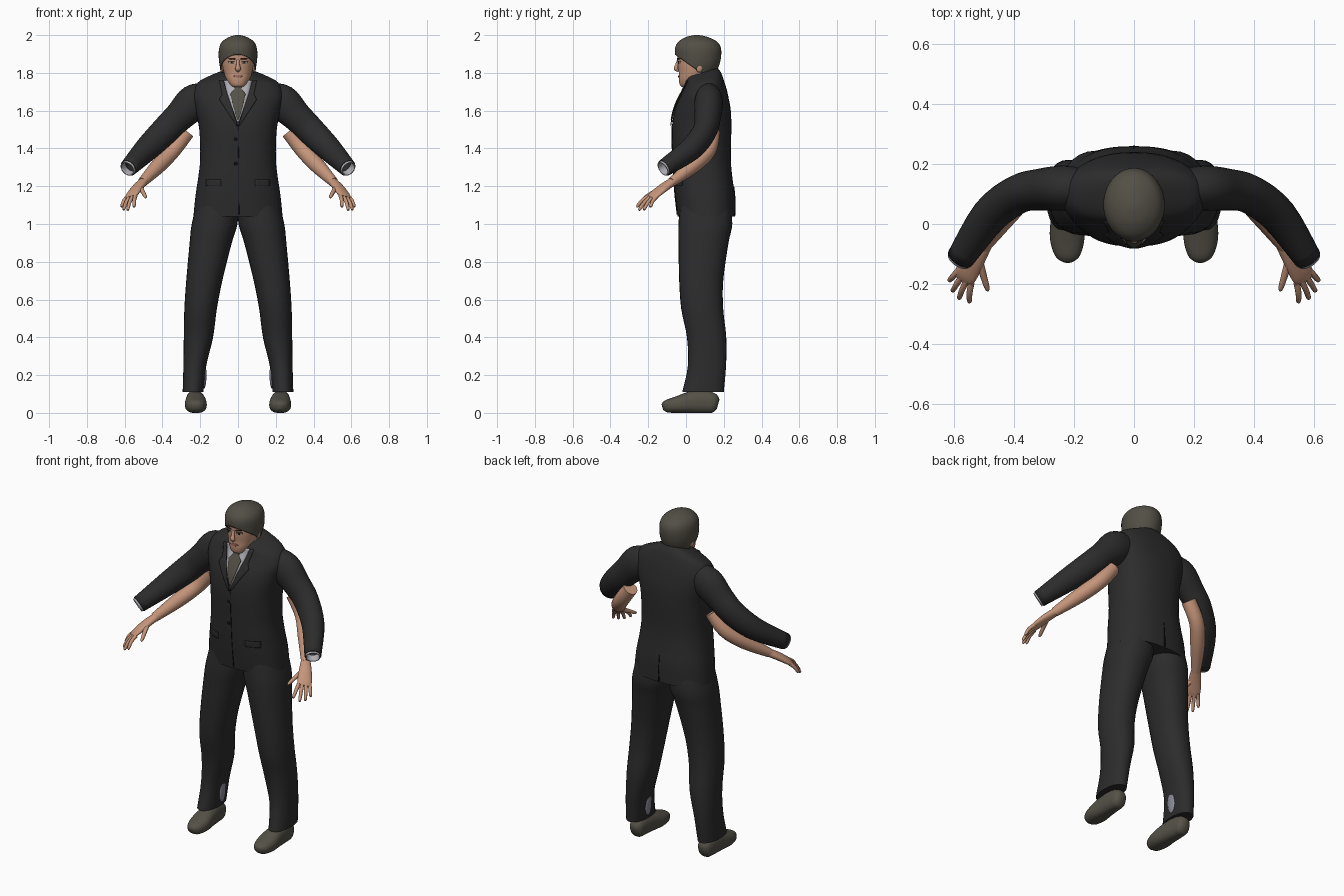
import bpy, bmesh, math
from mathutils import Vector
from mathutils.bvhtree import BVHTree

cube = bpy.data.objects.get("Cube")
if cube:
    bpy.data.objects.remove(cube, do_unlink=True)


def material(name, *rgb):
    m = bpy.data.materials.new(name)
    m.use_nodes = True
    m.diffuse_color = (*rgb, 1)
    bsdf = next(n for n in m.node_tree.nodes if n.type == 'BSDF_PRINCIPLED')
    bsdf.inputs["Base Color"].default_value = (*rgb, 1)
    return m


SUIT = material("charcoal_suit", .025, .025, .025)
SEAM = material("black_seam", .006, .006, .006)
HAIR = material("dark_hair", .085, .078, .06)
TAUPE = material("taupe_leather", .09, .082, .063)
SKIN = material("skin", .56, .30, .195)
LIP = material("lips", .36, .15, .11)
SHIRT = material("pale_shirt", .42, .42, .46)
SOCK = material("grey_sock", .25, .25, .31)
DARK = material("brow_dark", .025, .018, .014)
WHITE = material("eye_white", .5, .46, .43)
made = []


def finish(name, bm, mat, mirror=False, thick=0):
    mesh = bpy.data.meshes.new(name)
    bm.to_mesh(mesh)
    bm.free()
    mesh.materials.append(mat)
    ob = bpy.data.objects.new(name, mesh)
    bpy.context.scene.collection.objects.link(ob)
    if thick:
        s = ob.modifiers.new("thickness", 'SOLIDIFY')
        s.thickness, s.offset = thick, -1
    if mirror:
        ob.modifiers.new("mirror", 'MIRROR')
    made.append(ob)
    return ob


def smooth_path(pts, sub):
    # Catmull-Rom through every component, radii included
    out, n = [], len(pts)
    for i in range(n - 1):
        a, b, c, d = (pts[max(i - 1, 0)], pts[i], pts[i + 1], pts[min(i + 2, n - 1)])
        for k in range(sub):
            t = k / sub
            out.append([q + t / 2 * (r - p + t * (2 * p - 5 * q + 4 * r - s + t * (3 * (q - r) + s - p)))
                        for p, q, r, s in zip(a, b, c, d)])
    return out + [list(pts[-1])]


def sweep(name, pts, mat, ref=(1, 0, 0), flat=False, power=2, seg=28, sub=4,
          caps=(True, True), warp=None, mirror=False, thick=0):
    # skin elliptical rings (x, y, z, radius along ref, other radius)
    bm = bmesh.new()
    path = smooth_path(pts, sub)
    rings = []
    for i, p in enumerate(path):
        nxt, prv = path[min(i + 1, len(path) - 1)], path[max(i - 1, 0)]
        t = Vector((0, 0, 1)) if flat else (Vector(nxt[:3]) - Vector(prv[:3])).normalized()
        u = Vector(ref)
        u = (u - t * u.dot(t)).normalized()
        v = t.cross(u)
        ring = []
        for k in range(seg):
            a = math.tau * k / seg
            c, s = math.cos(a), math.sin(a)
            c = math.copysign(abs(c) ** (2 / power), c)
            s = math.copysign(abs(s) ** (2 / power), s)
            co = Vector(p[:3]) + u * (c * p[3]) + v * (s * p[4])
            ring.append(bm.verts.new(warp(co) if warp else co))
        rings.append(ring)
    for a, b in zip(rings, rings[1:]):
        for k in range(seg):
            j = (k + 1) % seg
            bm.faces.new((a[k], a[j], b[j], b[k]))
    if caps[0]:
        bm.faces.new(rings[0][::-1])
    if caps[1]:
        bm.faces.new(rings[-1])
    bmesh.ops.recalc_face_normals(bm, faces=bm.faces)
    return finish(name, bm, mat, mirror, thick)


def stack(rows):
    # (z, half width, front y, back y) to upright rings
    return [(0, (f + b) / 2, z, w, (b - f) / 2) for z, w, f, b in rows]


def surface(ob):
    return BVHTree.FromPolygons([v.co for v in ob.data.vertices],
                                [tuple(p.vertices) for p in ob.data.polygons])


def patch(name, tree, rows, mat, lift=.004, side=-1, mirror=False, cols=6, sub=5):
    # thin plate laid on a surface; rows (z, x0, x1) run upward
    bm = bmesh.new()
    grid = []
    for i, (a, b) in enumerate(zip(rows, rows[1:])):
        for k in range(sub + (i == len(rows) - 2)):
            z, x0, x1 = (p + (q - p) * k / sub for p, q in zip(a, b))
            line = []
            for c in range(cols + 1):
                x = x0 + (x1 - x0) * c / cols
                hit = tree.ray_cast(Vector((x, side, z)), Vector((0, -side, 0)))[0]
                hit = hit or tree.find_nearest(Vector((x, 0, z)))[0]
                line.append(bm.verts.new(hit + Vector((0, side * lift, 0))))
            grid.append(line)
    for a, b in zip(grid, grid[1:]):
        for c in range(cols):
            quad = [a[c], a[c + 1], b[c + 1], b[c]]
            bm.faces.new(quad if side < 0 else quad[::-1])
    return finish(name, bm, mat, mirror, .004)


def ball(name, centre, radii, mat, mirror=False):
    bm = bmesh.new()
    bmesh.ops.create_uvsphere(bm, u_segments=16, v_segments=10, radius=1)
    bmesh.ops.scale(bm, vec=radii, verts=bm.verts)
    bmesh.ops.translate(bm, vec=centre, verts=bm.verts)
    return finish(name, bm, mat, mirror)


# Jacket body, with the neckline dropping towards the front
def neckline(co):
    f = min(max((co.z - 1.66) / .14, 0), 1)
    co.z -= f * .3 * (.1 - co.y)
    return co


jacket = sweep("jacket", stack([
    (1.04, .236, -.045, .26), (1.15, .225, -.058, .258), (1.25, .21, -.066, .245),
    (1.35, .2, -.07, .237), (1.5, .205, -.075, .24), (1.6, .225, -.06, .237),
    (1.68, .24, -.03, .222), (1.745, .215, -.005, .2), (1.78, .15, 0, .185),
    (1.805, .085, 0, .168)]), SUIT, flat=True, power=2.4, seg=48, warp=neckline)
cloth = surface(jacket)

# Shirt front, tie, lapels and jacket details
patch("shirt_front", cloth, [(1.54, -.003, .003), (1.62, -.033, .033), (1.7, -.06, .06),
                             (1.76, -.075, .075)], SHIRT, .005)
patch("tie", cloth, [(1.55, -.003, .003), (1.62, -.025, .025), (1.69, -.04, .04),
                     (1.715, -.018, .018), (1.745, -.024, .024)], TAUPE, .011)
patch("lapels", cloth, [(1.52, .001, .008), (1.6, .027, .06), (1.66, .047, .1),
                        (1.685, .055, .085), (1.76, .077, .1)], SUIT, .009, mirror=True)
patch("front_opening", cloth, [(1.05, .004, .007), (1.52, .0, .003)], SEAM, .003, cols=1)
patch("pocket_flaps", cloth, [(1.2, .09, .17), (1.235, .09, .17)], SUIT, .006, mirror=True)
patch("back_vent", cloth, [(1.045, -.004, .004), (1.2, -.001, .001)], SEAM, .003, side=1, cols=1)
for i, z in enumerate((1.32, 1.45)):
    ball(f"button_{i + 1}", (-.012, -.073, z), (.009, .005, .009), SEAM)


def collar_tilt(co):
    co.z -= .35 * (.07 - co.y)
    return co


sweep("shirt_collar", [(0, .07, 1.72, .088, .085), (0, .07, 1.8, .073, .078)], SHIRT,
      flat=True, warp=collar_tilt, caps=(False, False), thick=.008)

# Sleeves with open cuffs
sweep("sleeves", [(.15, .12, 1.68, .06, .07), (.23, .12, 1.645, .075, .095),
                  (.31, .115, 1.57, .07, .08), (.385, .1, 1.495, .064, .075),
                  (.48, .03, 1.4, .06, .066), (.58, -.115, 1.297, .046, .047)],
      SUIT, ref=(0, 1, 0), caps=(True, False), mirror=True, thick=.006)
sweep("shirt_cuffs", [(.565, -.093, 1.312, .041, .042), (.585, -.122, 1.292, .041, .042)],
      SHIRT, ref=(0, 1, 0), caps=(False, False), mirror=True, thick=.006)

# Bare forearms and hands
sweep("forearms", [(.272, .14, 1.487, .04, .042), (.345, .12, 1.39, .04, .042),
                   (.42, .04, 1.31, .04, .041), (.505, -.075, 1.222, .025, .026)],
      SKIN, ref=(0, 1, 0), mirror=True)
across = Vector((.66, .75, 0))
sweep("palms", [(.495, -.062, 1.23, .025, .022), (.53, -.115, 1.195, .035, .021),
                (.56, -.165, 1.157, .04, .016), (.57, -.187, 1.14, .034, .009)],
      SKIN, ref=across, mirror=True)
tips = {"index_fingers": (.55, -.262, 1.09), "middle_fingers": (.585, -.25, 1.073),
        "ring_fingers": (.607, -.225, 1.075), "little_fingers": (.618, -.19, 1.09)}
for i, (name, tip) in enumerate(tips.items()):
    base = Vector((.563, -.175, 1.148)) + across * (.02 * i - .03)
    tip = Vector(tip)
    mid = base.lerp(tip, .5) + Vector((.003, -.003, .005))
    end = base.lerp(tip, .93)
    sweep(name, [(*base, .011, .011), (*mid, .01, .01), (*end, .008, .008), (*tip, .003, .003)],
          SKIN, ref=across, seg=10, sub=3, mirror=True)
sweep("thumbs", [(.522, -.11, 1.2, .016, .014), (.505, -.165, 1.172, .012, .012),
                 (.491, -.212, 1.146, .009, .009), (.488, -.224, 1.139, .003, .003)],
      SKIN, ref=across, seg=10, sub=3, mirror=True)

# Trouser legs: (z, inner x, outer x, front y, back y)
legs = [(.11, .183, .293, -.02, .2), (.25, .168, .289, .01, .212), (.4, .132, .287, .005, .213),
        (.55, .112, .284, -.025, .197), (.7, .083, .274, -.036, .197), (.9, .033, .256, -.04, .225),
        (1.0, .003, .245, -.04, .245), (1.12, -.005, .215, -.03, .235)]
sweep("trouser_legs", [((a + b) / 2, (f + k) / 2, z, (b - a) / 2, (k - f) / 2)
                       for z, a, b, f, k in legs], SUIT, flat=True, power=2.2, mirror=True)
ball("socks", (.179, .105, .2), (.012, .03, .07), SOCK, mirror=True)


# Shoes with flat soles
def sole(co):
    co.z = max(co.z, 0)
    return co


sweep("shoes", [(.222, -.125, .03, .016, .016), (.222, -.105, .035, .042, .032),
                (.223, -.045, .043, .058, .045), (.225, .03, .056, .052, .058),
                (.227, .1, .058, .046, .06), (.227, .15, .05, .04, .05),
                (.227, .17, .045, .02, .025)], TAUPE, power=2.4, warp=sole, mirror=True)

# Neck and head
sweep("neck", [(0, .075, 1.68, .062, .065), (0, .07, 1.75, .058, .06), (0, .075, 1.83, .06, .06)],
      SKIN, flat=True)
head = sweep("head", stack([
    (1.725, .025, -.02, .03), (1.735, .042, -.032, .06), (1.765, .062, -.038, .1),
    (1.8, .074, -.038, .13), (1.84, .082, -.043, .155), (1.88, .085, -.045, .168),
    (1.92, .085, -.045, .168), (1.96, .068, -.02, .145), (1.985, .035, .02, .1)]),
    SKIN, flat=True, power=2.2, seg=40)
face = surface(head)
sweep("nose", [(0, -.04, 1.868, .008, .008), (0, -.049, 1.84, .01, .009),
               (0, -.053, 1.822, .015, .012), (0, -.04, 1.81, .009, .006)], SKIN, seg=14)
ball("ears", (.086, .07, 1.835), (.01, .02, .032), SKIN, mirror=True)

# Painted facial features
patch("eye_whites", face, [(1.849, .028, .042), (1.855, .02, .051), (1.861, .027, .045)],
      WHITE, .002, mirror=True)
patch("irises", face, [(1.85, .031, .039), (1.861, .031, .039)], DARK, .005, mirror=True)
patch("eyelids", face, [(1.86, .018, .053), (1.864, .022, .05)], DARK, .004, mirror=True)
patch("eyebrows", face, [(1.872, .014, .045), (1.879, .018, .06)], DARK, .004, mirror=True)
patch("mouth", face, [(1.776, -.012, .012), (1.783, -.028, .028), (1.79, -.012, .012)], LIP, .003)

# Hair shell trimmed along a slanted hairline
hair = sweep("hair", stack([
    (1.77, .075, -.04, .14), (1.83, .095, -.05, .172), (1.88, .102, -.056, .185),
    (1.93, .1, -.058, .185), (1.965, .084, -.04, .165), (1.99, .047, 0, .115),
    (2.0, .012, .045, .07)]), HAIR, flat=True, seg=40, thick=.006)
bm = bmesh.new()
bm.from_mesh(hair.data)
bmesh.ops.bisect_plane(bm, geom=bm.verts[:] + bm.edges[:] + bm.faces[:], clear_inner=True,
                       plane_co=(0, -.055, 1.894), plane_no=(0, .7, 1))
bm.to_mesh(hair.data)
bm.free()

# Smooth shading that keeps crisp edges
bpy.ops.object.select_all(action='DESELECT')
for ob in made:
    ob.select_set(True)
bpy.context.view_layer.objects.active = jacket
bpy.ops.object.shade_smooth_by_angle(angle=math.radians(45))
